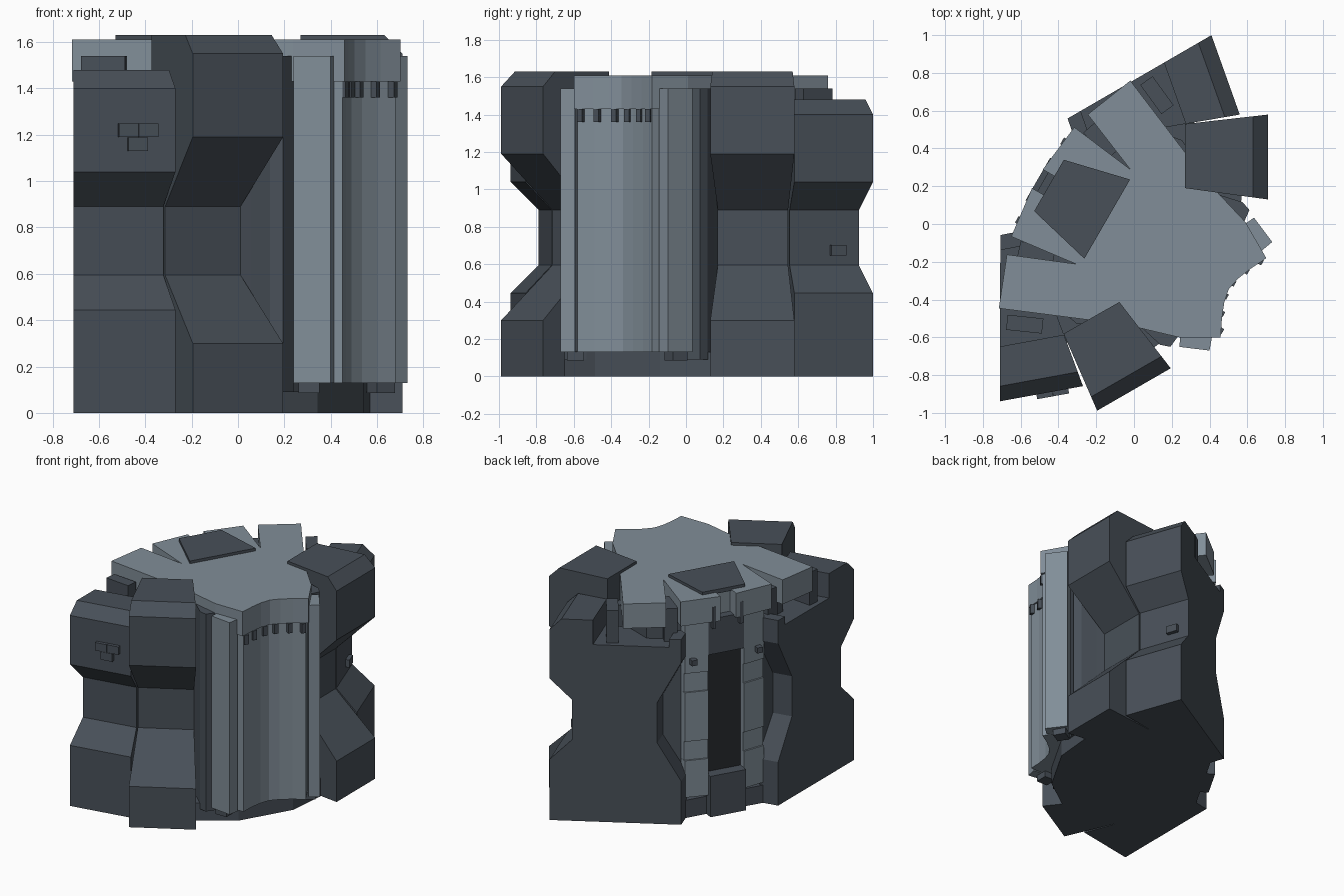
import bpy, bmesh, math
from mathutils import Matrix, Vector

if "Cube" in bpy.data.objects:
    bpy.data.objects.remove(bpy.data.objects["Cube"])

# The building is symmetric about a vertical plane turned 60 degrees from x
TURN = Matrix.Translation((-0.024, -0.042, 0)) @ Matrix.Rotation(math.radians(60), 4, 'Z')


def mat(name, col):
    m = bpy.data.materials.new(name)
    m.diffuse_color = (*col, 1)
    m.use_nodes = True
    m.node_tree.nodes["Principled BSDF"].inputs["Base Color"].default_value = m.diffuse_color
    return m


LIGHT = mat("pale_steel", (0.22, 0.27, 0.315))
DARK = mat("dark_steel", (0.065, 0.08, 0.098))
BLACK = mat("recess_black", (0.02, 0.023, 0.027))


def solid(name, rings, m, mirror=False, matrix=TURN):
    """Closed solid between two matching rings of points."""
    bm = bmesh.new()
    a, b = [[bm.verts.new(p) for p in r] for r in rings]
    bm.faces.new(a)
    bm.faces.new(b[::-1])
    for i in range(len(a)):
        j = (i + 1) % len(a)
        bm.faces.new((a[i], b[i], b[j], a[j]))
    bmesh.ops.recalc_face_normals(bm, faces=bm.faces[:])
    me = bpy.data.meshes.new(name)
    bm.to_mesh(me)
    bm.free()
    ob = bpy.data.objects.new(name, me)
    bpy.context.collection.objects.link(ob)
    me.materials.append(m)
    ob.matrix_world = matrix
    if mirror:
        mod = ob.modifiers.new("mirror", 'MIRROR')
        mod.use_mirror_merge = False
    return ob


def prism(name, pts, z0, z1, m, mirror=False):
    return solid(name, [[(x, y, z) for x, y in pts] for z in (z0, z1)], m, mirror)


def full(half):
    return half + [(-x, y) for x, y in half[::-1] if x > 0]


def loft(name, profile, ends, m):
    """Sweep an upright profile (inward distance, z) between two end lines."""
    rings = []
    for outer, inner in ends:
        o = Vector(outer)
        d = (Vector(inner) - o).normalized()
        rings.append([(*(o + d * t), z) for t, z in profile])
    return solid(name, rings, m, True)


def box(name, c, size, ang, m, mirror=False, matrix=TURN):
    """Box with centre c and size, turned about z by ang degrees."""
    r = Matrix.Rotation(math.radians(ang), 3, 'Z')
    h = [s / 2 for s in size]
    rings = [[Vector(c) + r @ Vector((x * h[0], y * h[1], z * h[2]))
              for x, y in ((-1, -1), (1, -1), (1, 1), (-1, 1))] for z in (-1, 1)]
    return solid(name, rings, m, mirror, matrix)


# base slab and dark inner body
prism("base", full([(0.2, -0.54), (0.46, -0.42), (0.7, 0.05), (0.36, 0.5), (0.13, 0.5)]),
      0, 0.13, DARK)
prism("core", full([(0.2, -0.52), (0.41, -0.48), (0.43, -0.43), (0.40, -0.27), (0.56, 0),
                    (0.5, 0.35), (0.30, 0.45)]), 0.09, 1.42, DARK)
prism("side_panel", [(0.34, -0.50), (0.418, -0.492), (0.436, -0.44), (0.40, -0.28), (0.33, -0.28)],
      0.09, 1.54, DARK, True)

# outer buttress with wall face at the back and waists on both edges
loft("outer_buttress",
     [(0, 0), (0, 0.445), (0.15, 0.595), (0.15, 0.89), (0, 1.04), (0, 1.40), (0.08, 1.48),
      (0.29, 1.48), (0.29, 1.30), (0.80, 1.30), (0.80, 1.36), (0.88, 1.36), (0.88, 1.19),
      (0.72, 0.89), (0.72, 0.595), (0.88, 0.32), (0.88, 0)],
     [((1.119, 0.145), (0.358, 0.583)), ((0.83, -0.195), (0.27, 0.48))], DARK)

# taller inner buttress with a deep waist
loft("inner_buttress",
     [(0, 0), (0, 0.30), (0.30, 0.595), (0.30, 0.89), (0, 1.19), (0, 1.55), (0.08, 1.63),
      (0.444, 1.63), (0.444, 0)],
     [((0.905, -0.325), (0.642, 0.031)), ((0.516, -0.55), (0.348, -0.139))], DARK)

# roof plate with concave front and rear arms
prism("roof", full([(0, -0.607), (0.072, -0.621), (0.15, -0.652), (0.242, -0.697),
                    (0.352, -0.506), (0.415, -0.296), (0.512, -0.044), (0.696, 0.397),
                    (0.428, 0.502), (0.289, 0.162), (0.334, 0.530), (0.057, 0.563),
                    (0.057, 0.47)]), 1.43, 1.61, LIGHT)
prism("roof_panel", full([(0.242, 0.136), (0.157, 0.492)]), 1.60, 1.63, DARK)

# curved front shell with side fins
prism("front_shell", full([(0, -0.592), (0.07, -0.606), (0.15, -0.637), (0.23, -0.68),
                           (0.32, -0.52), (0.32, -0.40)]), 0.13, 1.45, LIGHT)
prism("front_fin", [(0.26, -0.655), (0.332, -0.681), (0.395, -0.533), (0.324, -0.50)],
      0.13, 1.54, LIGHT, True)
for i, (a, b) in enumerate([(0.04, -0.607), (0.13, -0.637), (0.21, -0.677)]):
    box(f"roof_tooth_{i}", (a, b, 1.395), (0.03, 0.03, 0.07), 0, DARK, True)
box("shell_foot", (0.31, -0.56, 0.11), (0.09, 0.09, 0.05), 60, DARK, True)

# dark blocks beside the roof arms
box("arm_block", (0.70, 0.236, 1.40), (0.19, 0.08, 0.28), 66, DARK, True)
box("gap_block", (0.345, 0.37, 1.40), (0.19, 0.09, 0.28), 72, DARK, True)

# rear wall: paneled pale columns around a dark recess
for i, (z0, z1) in enumerate([(0.15, 0.42), (0.42, 0.56), (0.56, 0.92), (0.92, 1.06), (1.06, 1.44)]):
    d = 0.53 - 0.012 * (i % 2)
    prism(f"rear_column_{i}", [(0.13, 0.40), (0.30, 0.40), (0.29, d - 0.03), (0.13, d)],
          z0, z1, LIGHT, True)
box("rear_recess", (0, 0.45, 0.75), (0.26, 0.06, 0.95), 0, BLACK)
prism("rear_step", full([(0.13, 0.40), (0.13, 0.56)]), 0, 0.30, DARK)
prism("rear_header", full([(0.13, 0.40), (0.13, 0.53)]), 1.18, 1.44, DARK)
box("rear_rib", (0.10, 0.545, 1.46), (0.025, 0.03, 0.16), 0, DARK, True)
box("rear_socket", (0.24, 0.52, 1.15), (0.04, 0.06, 0.04), 0, DARK, True)

# small plates on the buttress faces
I = Matrix.Identity(4)
for i, (x, z) in enumerate([(-0.475, 1.22), (-0.39, 1.22), (-0.435, 1.16)]):
    y = -0.938 + 0.08 * (x + 0.71) / 0.44
    box(f"wall_plate_{i}", (x, y, z), (0.085, 0.05, 0.058), 10, DARK, matrix=I)
box("waist_plate", (0.325, 0.81, 0.675), (0.085, 0.05, 0.055), -71, DARK, matrix=I)
